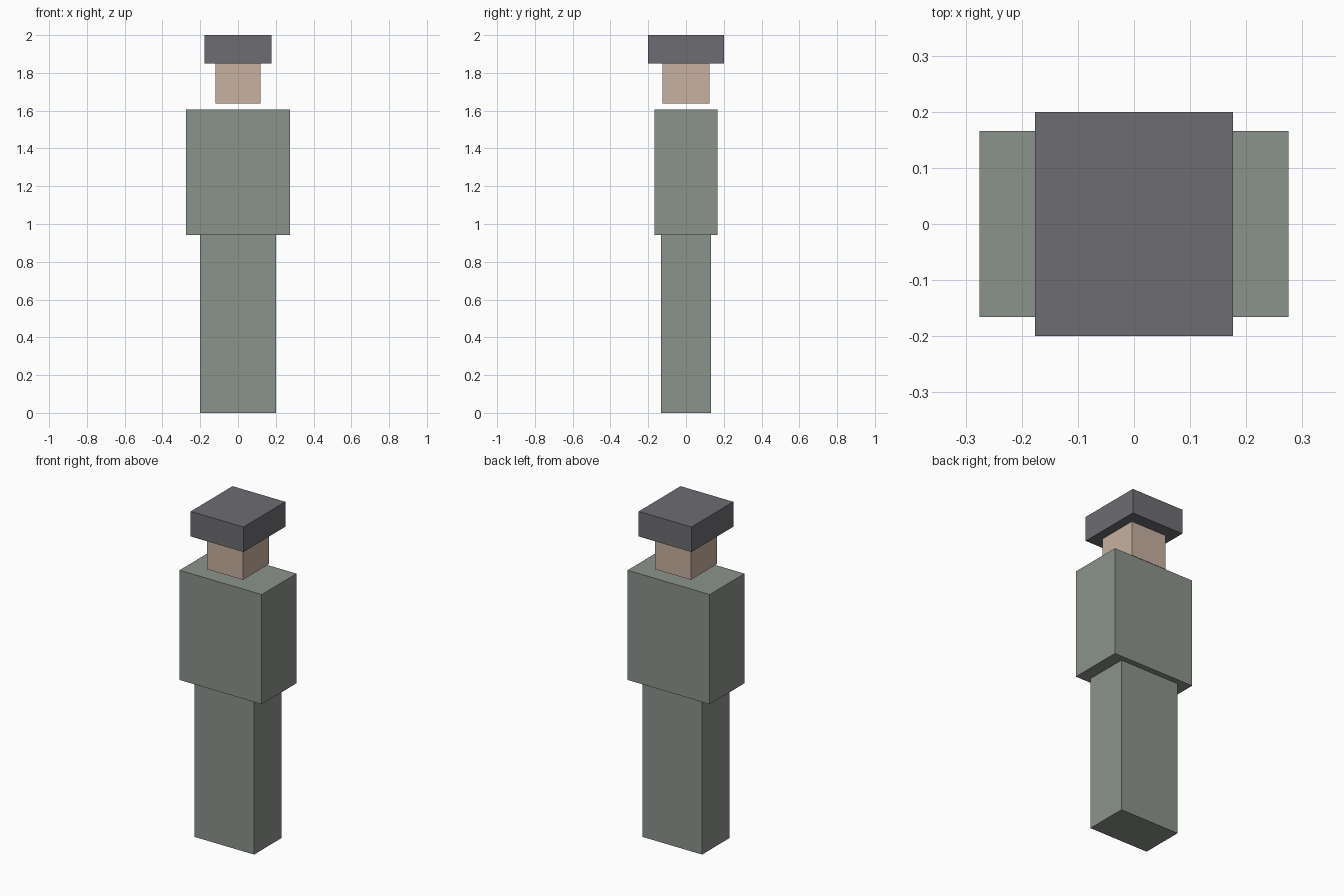
import bpy

default_cube = bpy.data.objects.get("Cube")
if default_cube:
    bpy.data.objects.remove(default_cube, do_unlink=True)


def make_material(name, colour):
    mat = bpy.data.materials.new(name)
    mat.use_nodes = True
    rgba = (*colour, 1.0)
    mat.diffuse_color = rgba
    mat.node_tree.nodes["Principled BSDF"].inputs["Base Color"].default_value = rgba
    return mat


def make_block(name, width, depth, bottom, top, mat):
    bpy.ops.mesh.primitive_cube_add(size=1, location=(0, 0, (bottom + top) / 2))
    block = bpy.context.object
    block.name = name
    block.scale = (width, depth, top - bottom)
    bpy.ops.object.transform_apply(location=False, rotation=False, scale=True)
    block.data.materials.append(mat)
    return block


cloth = make_material("grey green cloth", (0.26, 0.29, 0.26))
skin = make_material("skin", (0.57, 0.44, 0.35))
hat_grey = make_material("dark grey", (0.155, 0.152, 0.168))

# Lower body and torso
make_block("legs", 0.40, 0.263, 0, 0.942, cloth)
make_block("torso", 0.55, 0.332, 0.942, 1.605, cloth)

# Head floats just above the torso, with the hat resting on it
make_block("head", 0.24, 0.25, 1.637, 1.849, skin)
make_block("hat", 0.353, 0.40, 1.849, 2.0, hat_grey)
